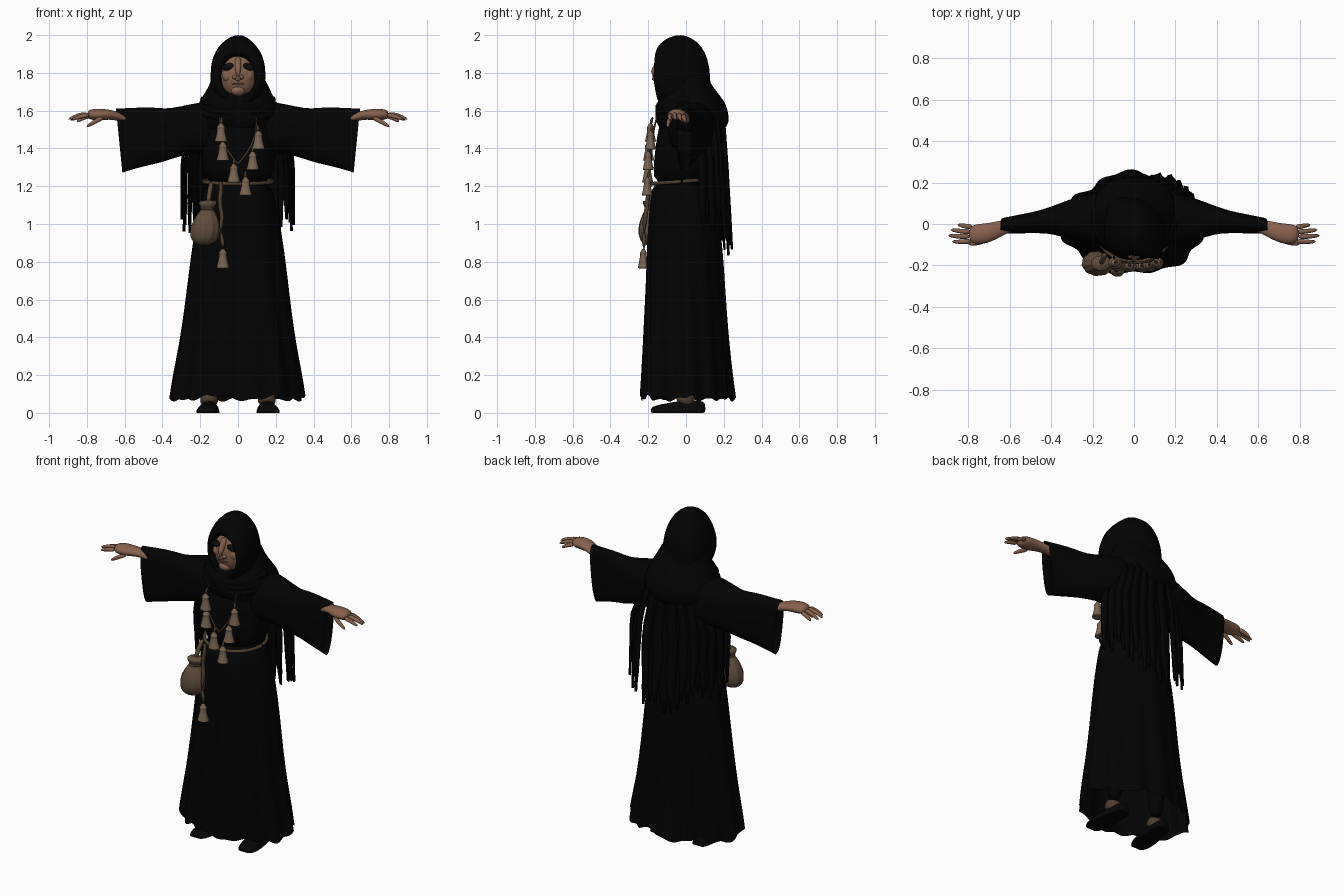
import bpy, math, random
from mathutils import Vector as V

random.seed(4)
if "Cube" in bpy.data.objects:
    bpy.data.objects.remove(bpy.data.objects["Cube"])


def material(name, r, g, b):
    m = bpy.data.materials.new(name)
    m.use_nodes = True
    m.diffuse_color = (r, g, b, 1)
    bsdf = m.node_tree.nodes["Principled BSDF"]
    bsdf.inputs["Base Color"].default_value = (r, g, b, 1)
    bsdf.inputs["Roughness"].default_value = 0.9
    return m


BLACK = material("black cloth", .0009, .0009, .0009)
SHOE = material("dark leather", .002, .0018, .0018)
SKIN = material("weathered skin", .25, .122, .073)
LIP = material("lip brown", .13, .055, .035)
EYE = material("eye black", .004, .003, .003)
TAN = material("bell tan", .19, .125, .08)
SACK = material("sack brown", .115, .073, .043)
CORD = material("cord brown", .075, .046, .026)


def build(name, verts, faces, mat, sub=0):
    me = bpy.data.meshes.new(name)
    me.from_pydata([tuple(v) for v in verts], [], faces)
    me.materials.append(mat)
    me.polygons.foreach_set("use_smooth", [True] * len(me.polygons))
    ob = bpy.data.objects.new(name, me)
    bpy.context.collection.objects.link(ob)
    if sub:
        ob.modifiers.new("smooth", "SUBSURF").levels = sub
        ob.modifiers["smooth"].render_levels = sub
    return ob


def oval(c, u, v, n=24, wave=lambda t: 1):
    pts = []
    for i in range(n):
        t = math.tau * i / n
        pts.append(V(c) + wave(t) * (V(u) * math.cos(t) + V(v) * math.sin(t)))
    return pts


def loft(name, rings, mat, sub=1, start=True, end=True):
    n = len(rings[0])
    faces = [(k * n + i, k * n + (i + 1) % n, (k + 1) * n + (i + 1) % n, (k + 1) * n + i)
             for k in range(len(rings) - 1) for i in range(n)]
    if start:
        faces.append(tuple(reversed(range(n))))
    if end:
        faces.append(tuple(range((len(rings) - 1) * n, len(rings) * n)))
    return build(name, [p for r in rings for p in r], faces, mat, sub)


def tube(name, pts, radii, mat, n=8, flat=1):
    # tapered tube along a path; flat squashes its height
    pts = [V(p) for p in pts]
    rings = []
    for i, p in enumerate(pts):
        d = (pts[min(i + 1, len(pts) - 1)] - pts[max(i - 1, 0)]).normalized()
        side = d.cross(V((0, 0, 1)))
        side = side.normalized() if side.length > .05 else V((1, 0, 0))
        up = side.cross(d)
        rings.append(oval(p, side * radii[i], up * radii[i] * flat, n))
    return loft(name, rings, mat)


def ball(name, c, size, mat, tilt=0):
    bpy.ops.mesh.primitive_uv_sphere_add(segments=24, ring_count=16, radius=1, location=c,
                                         rotation=(0, tilt, 0))
    ob = bpy.context.object
    ob.name, ob.scale = name, size
    ob.data.materials.append(mat)
    bpy.ops.object.shade_smooth()
    return ob


def body_ring(z, rx, front, back, n=48, wave=lambda t: 1):
    return oval((0, (front + back) / 2, z), (rx, 0, 0), (0, (back - front) / 2, 0), n, wave)


# Pleated skirt, fuller towards its front left corner
skirt = [(1.24, .172, -.175, .13), (1.12, .2, -.19, .16), (.95, .232, -.205, .185),
         (.75, .258, -.212, .2), (.55, .28, -.22, .21), (.35, .308, -.228, .225),
         (.2, .338, -.234, .24), (.08, .354, -.24, .255)]
rings = []
for z, rx, f, b in skirt:
    a = .03 * (1.25 - z)
    ring = body_ring(z, rx, f, b, 96,
                     lambda t: 1 + a * (math.sin(13 * t + z) + .6 * math.sin(7 * t + 2)
                                        + math.sin(2 * t) ** 2 * (1.9 * math.cos(t + math.pi / 4) - 1.2)))
    for i, p in enumerate(ring):
        p.x -= .008 * (1.24 - z)
        if z < .1:
            p.z += .014 * math.sin(i * .4) + .008 * math.sin(i * 1.1)
    rings.append(ring)
loft("skirt", rings, BLACK, end=False)

# Torso
torso = [(1.2, .172, -.175, .13), (1.3, .19, -.175, .16), (1.4, .2, -.165, .17),
         (1.5, .2, -.15, .18), (1.6, .17, -.12, .16)]
loft("torso", [body_ring(*r, wave=lambda t: 1 + .015 * math.sin(9 * t)) for r in torso], BLACK)

# Scarf falling from the back of the head over neck and shoulders
scarf = [(1.82, .11, -.04, .1), (1.77, .14, -.07, .118), (1.72, .162, -.1, .145),
         (1.67, .19, -.14, .185), (1.63, .21, -.165, .212), (1.59, .222, -.158, .226),
         (1.55, .222, -.162, .235), (1.51, .21, -.14, .21), (1.46, .19, -.12, .17)]
loft("scarf", [body_ring(*r, wave=lambda t, z=r[0]: 1 + .025 * math.sin(5 * t + 30 * z)) for r in scarf],
     BLACK)
for k in range(3):
    pts = [((.185 + .012 * k) * math.cos(t), .02 - .165 * math.sin(t), 1.665 - .03 * k - .045 * math.sin(t))
           for t in (math.pi * i / 12 for i in range(13))]
    tube("scarf_fold", pts, [.022] * 13, BLACK)

# Hood, swept from the face opening to the back of the head, turned slightly to one side
hood = [(-.11, .088, 1.885, 1.67), (-.148, .095, 1.895, 1.665), (-.158, .11, 1.92, 1.65),
        (-.138, .13, 1.96, 1.62), (-.09, .145, 1.99, 1.6), (-.03, .147, 2.004, 1.58),
        (.03, .14, 1.99, 1.57), (.08, .12, 1.945, 1.57), (.112, .085, 1.88, 1.6), (.125, .03, 1.8, 1.7)]
rings = []
for y, rx, top, low in hood:
    ring = oval((0, y, (top + low) / 2), (rx, 0, 0), (0, 0, (top - low) / 2), 40,
                lambda t: 1 + .012 * math.sin(6 * t + 30 * y))
    for p in ring:
        p.x *= 1 + .25 * max(0, 1.8 - p.z) - .5 * max(0, p.z - 1.9)
        p.y += .1 * max(0, 1.76 - p.z) - .16 * p.x
    rings.append(ring)
loft("hood", rings, BLACK, start=False)

# Face with a hooked nose and deep dark eyes
ball("face", (.003, -.077, 1.785), (.096, .08, .125), SKIN)
ball("chin", (0, -.125, 1.705), (.038, .032, .028), SKIN)
ball("muzzle", (0, -.128, 1.748), (.046, .026, .03), SKIN)
tube("nose", [(0, -.128, 1.885), (0, -.154, 1.835), (0, -.178, 1.797), (0, -.18, 1.774), (0, -.145, 1.762)],
     [.02, .016, .018, .018, .014], SKIN, 12)
ball("lips", (0, -.15, 1.742), (.034, .007, .005), LIP)
for s in (1, -1):
    ball("cheek", (s * .05, -.113, 1.785), (.036, .034, .036), SKIN)
    ball("nostril", (s * .017, -.152, 1.777), (.013, .016, .012), SKIN)
    ball("eye", (s * .05, -.131, 1.832), (.037, .021, .019), EYE, s * .2)

# Sleeves, forearms, hands and feet
sleeve = [(.1, .03, .13, 1.65, 1.34), (.2, .03, .125, 1.645, 1.38), (.3, .022, .1, 1.624, 1.362),
          (.39, .02, .068, 1.607, 1.33), (.46, .01, .054, 1.62, 1.315), (.55, 0, .045, 1.615, 1.295),
          (.63, -.008, .038, 1.612, 1.272)]
fingers = [((.785, -.082, 1.578), (.83, -.087, 1.572), (.882, -.085, 1.55)),
           ((.79, -.06, 1.582), (.845, -.061, 1.578), (.9, -.055, 1.552)),
           ((.787, -.038, 1.58), (.835, -.035, 1.573), (.89, -.028, 1.548)),
           ((.78, -.016, 1.574), (.815, -.01, 1.565), (.855, -.004, 1.54)),
           ((.71, -.075, 1.565), (.755, -.094, 1.545), (.805, -.097, 1.512))]
shoe = [(-.188, .03, .025), (-.165, .052, .04), (-.11, .064, .05), (-.05, .06, .062),
        (.02, .05, .066), (.08, .046, .066), (.104, .03, .055)]
for s in (1, -1):
    side = "left" if s > 0 else "right"
    rings = []
    for x, y, ry, top, low in sleeve:
        ring = oval((s * x, y, (top + low) / 2), (0, ry, 0), (0, 0, (top - low) / 2), 28,
                    lambda t: (1 + .015 * math.sin(6 * t + 25 * x))
                    / (abs(math.cos(t)) ** 2.6 + abs(math.sin(t)) ** 2.6) ** .385)
        for p in ring:
            p.x += s * .1 * (p.z - 1.45) * (x > .5)
        rings.append(ring)
    loft(side + "_sleeve", rings, BLACK, end=False)
    flip = lambda pts: [(s * x, y, z) for x, y, z in pts]
    tube(side + "_arm", flip([(.54, 0, 1.54), (.6, -.008, 1.555), (.645, -.02, 1.572), (.68, -.034, 1.579),
                              (.72, -.046, 1.58), (.76, -.05, 1.58), (.8, -.05, 1.578)]),
         [.02, .03, .038, .043, .05, .05, .038], SKIN, 16, .62)
    for k, f in enumerate(fingers):
        tube(side + "_" + ("thumb" if k == 4 else "finger"), flip(f), [.015, .013, .008], SKIN)
    rings = []
    for y, rx, top in shoe:
        ring = oval((s * (.152 - .08 * y), y, 0), (rx, 0, 0), (0, 0, top), 20)
        for p in ring:
            p.z = max(p.z, 0)
        rings.append(ring)
    loft(side + "_shoe", rings, SHOE)
    tube(side + "_ankle", [(s * .153, -.015, .04), (s * .153, 0, .075), (s * .153, .01, .11)],
         [.052, .047, .044], CORD, 14)
    tube(side + "_leg", [(s * .153, .01, .1), (s * .145, .02, .25), (s * .14, .02, .5)],
         [.042, .05, .06], BLACK, 14)

# Ragged shawl of overlapping strips, falling from the shoulders down the back
COUNT = 27
for k in range(COUNT):
    mid = math.radians(10 + 160 * k / (COUNT - 1))
    end = .78 + .21 * abs(math.cos(mid)) + random.uniform(-.02, .1)
    fold = .007 * (-1) ** k + random.uniform(-.006, .006)
    verts, rows = [], 8
    for j in range(rows + 1):
        f = j / rows
        z = 1.57 + (end - 1.57) * f
        rx = .2 + .09 * min(1, f * 2.5) + fold
        ry = .185 + .04 * f + fold
        width = .085 * (1 if f < .7 else 1 - .8 * (f - .7) / .3)
        for c in (-1, 0, 1):
            t = mid + c * width + .012 * math.sin(j * 1.7 + k)
            bump = 1 + (.025 if c == 0 else 0)
            x, y = math.cos(t), math.sin(t)
            px = rx * bump * math.copysign(abs(x) ** .8, x)
            verts.append((px, ry * bump * math.copysign(abs(y) ** .8, y) + .12 * px, z))
    faces = [(3 * j + c, 3 * j + c + 1, 3 * j + c + 4, 3 * j + c + 3) for j in range(rows) for c in (0, 1)]
    strip = build("shawl_strip", verts, faces, BLACK)
    strip.modifiers.new("thickness", "SOLIDIFY").thickness = .006

# Rope belt
belt = [(.182 * math.cos(t), -.022 + .163 * math.sin(t), 1.225 + .012 * math.sin(t))
        for t in (math.tau * i / 40 for i in range(41))]
tube("belt", belt, [.009 + .004 * (i % 2) for i in range(41)], CORD)


# Flared bells on cords
def bell(x, y, z, h=.1):
    shape = [(0, .033), (.02, .036), (.06, .035), (.3, .027), (.7, .019), (.74, .023), (.82, .023),
             (.86, .013), (1, .012)]
    loft("bell", [oval((x, y, z + f * h), (r, 0, 0), (0, .85 * r, 0), 14) for f, r in shape], TAN)


for x, y, z in [(-.09, -.188, 1.435), (-.08, -.198, 1.335), (.108, -.188, 1.395), (.078, -.2, 1.285),
                (-.022, -.203, 1.22), (.04, -.205, 1.15)]:
    bell(x, y, z)
    tube("bell_loop", [(x, y, z + .09), (x * .95, y + .012, z + .135)], [.01, .008], CORD)
for s in (1, -1):
    tube("necklace", [(s * .095, -.15, 1.58), (s * .1, -.172, 1.5), (s * .075, -.182, 1.42),
                      (s * .03, -.186, 1.35), (-s * .01, -.188, 1.31)], [.006] * 5, CORD)
tube("hanging_cord", [(-.095 + .008 * math.sin(i * 2) + .0015 * i, -.19 - .032 * min(1, i / 5), 1.23 - .39 * i / 8)
                      for i in range(9)], [.014] * 9, CORD)
bell(-.08, -.226, .765, .105)

# Gathered pouch
pouch = [(.888, .02), (.898, .055), (.935, .078), (.98, .08), (1.03, .064), (1.07, .038),
         (1.082, .028), (1.1, .046), (1.128, .056)]
loft("pouch", [oval((-.17 + .1 * (z - 1), -.19, z), (r, 0, 0), (0, .78 * r, 0), 30,
                    lambda t: 1 + .06 * math.sin(10 * t)) for z, r in pouch], SACK)
tube("pouch_tie", [(-.162 + .032 * math.cos(t), -.19 + .026 * math.sin(t), 1.08)
                   for t in (math.tau * i / 12 for i in range(13))], [.007] * 13, CORD)
tube("pouch_strap", [(-.16, -.19, 1.1), (-.15, -.175, 1.17), (-.14, -.14, 1.225)], [.014] * 3, SACK)
